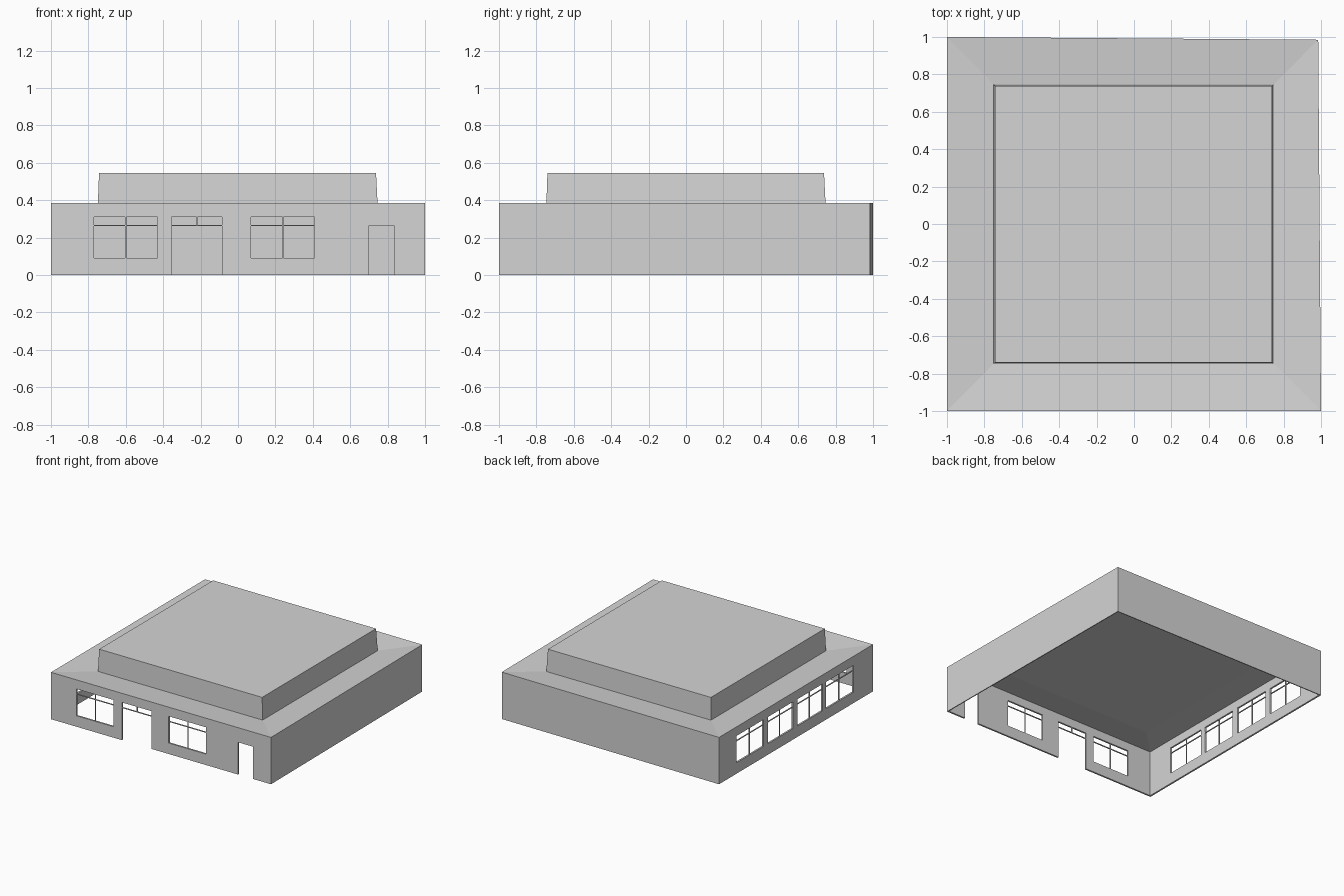
import bpy, bmesh

if "Cube" in bpy.data.objects:
    bpy.data.objects.remove(bpy.data.objects["Cube"])

grey = bpy.data.materials.new("plain grey")
grey.use_nodes = True
colour = (0.66, 0.66, 0.66, 1)
grey.diffuse_color = colour
grey.node_tree.nodes["Principled BSDF"].inputs["Base Color"].default_value = colour

EAVE, VALLEY, TOP, SHEET = 0.385, 0.363, 0.545, 0.006
HEAD, SILL, TRANSOM, BAR = 0.31, 0.09, 0.262, 0.006


def loft(name, *rings):
    """Closed solid through a stack of (outline, height) quadrilaterals."""
    bm = bmesh.new()
    loops = [[bm.verts.new((x, y, z)) for x, y in quad] for quad, z in rings]
    bm.faces.new(loops[0][::-1])
    bm.faces.new(loops[-1])
    for a, b in zip(loops, loops[1:]):
        for i in range(4):
            j = (i + 1) % 4
            bm.faces.new((a[i], a[j], b[j], b[i]))
    mesh = bpy.data.meshes.new(name)
    bm.to_mesh(mesh)
    bm.free()
    mesh.materials.append(grey)
    obj = bpy.data.objects.new(name, mesh)
    bpy.context.collection.objects.link(obj)
    return obj


def wall_box(name, side, a0, a1, d0, d1, z0, z1):
    """Box placed along a wall; d is the depth measured inward."""
    if side == "front":
        x0, x1, y0, y1 = a0, a1, d0 - 1, d1 - 1
    else:
        x0, x1, y0, y1 = d0 - 1, d1 - 1, a0, a1
    quad = [(x0, y0), (x1, y0), (x1, y1), (x0, y1)]
    return loft(name, (quad, z0), (quad, z1))


def cut(target, cutter):
    mod = target.modifiers.new("cut", "BOOLEAN")
    mod.operation = "DIFFERENCE"
    mod.solver = "EXACT"
    mod.object = cutter
    bpy.context.view_layer.objects.active = target
    bpy.ops.object.modifier_apply(modifier=mod.name)
    bpy.data.objects.remove(cutter)


# Walls, eaves sloping in to a shallow valley, and the raised roof block
plan = [(-1, -1), (1, -1), (0.985, 0.985), (-1, 1)]
base = [(-0.75, -0.747), (0.747, -0.747), (0.747, 0.747), (-0.75, 0.747)]
crown = [(-0.743, -0.741), (0.738, -0.741), (0.738, 0.738), (-0.743, 0.738)]
body = loft("walls_and_roof", (plan, 0), (plan, EAVE), (base, VALLEY), (crown, TOP))

# Room open underneath, with thin walls and a ceiling that follows the eaves
inner = [(-0.986, -0.986), (0.992, -0.986), (0.978, 0.978), (-0.986, 0.992)]
cut(body, loft("room_cutter", (inner, -0.1), (inner, EAVE - SHEET), (base, VALLEY - SHEET)))

# Openings: side, start, end, bottom, top
windows = [("front", -0.77, -0.43), ("front", 0.07, 0.41),
           ("side", -0.745, -0.39), ("side", -0.345, -0.02),
           ("side", 0.04, 0.365), ("side", 0.42, 0.77)]
openings = [(s, a, b, SILL, HEAD) for s, a, b in windows]
openings += [("front", -0.355, -0.085, -0.1, HEAD), ("front", 0.70, 0.835, -0.1, 0.265)]
for side, a, b, z0, z1 in openings:
    cut(body, wall_box("opening_cutter", side, a, b, -0.1, 0.1, z0, z1))

# Window bars
for i, (side, a, b) in enumerate(windows):
    mid = (a + b) / 2
    wall_box(f"window_mullion_{i}", side, mid - BAR / 2, mid + BAR / 2, 0.004, 0.012, SILL, HEAD)
    wall_box(f"window_transom_{i}", side, a, b, 0.004, 0.012, TRANSOM, TRANSOM + BAR)

# Light above the main doorway
wall_box("doorway_transom", "front", -0.355, -0.085, 0.004, 0.012, TRANSOM, TRANSOM + BAR)
wall_box("doorway_mullion", "front", -0.223, -0.217, 0.004, 0.012, TRANSOM, HEAD)
